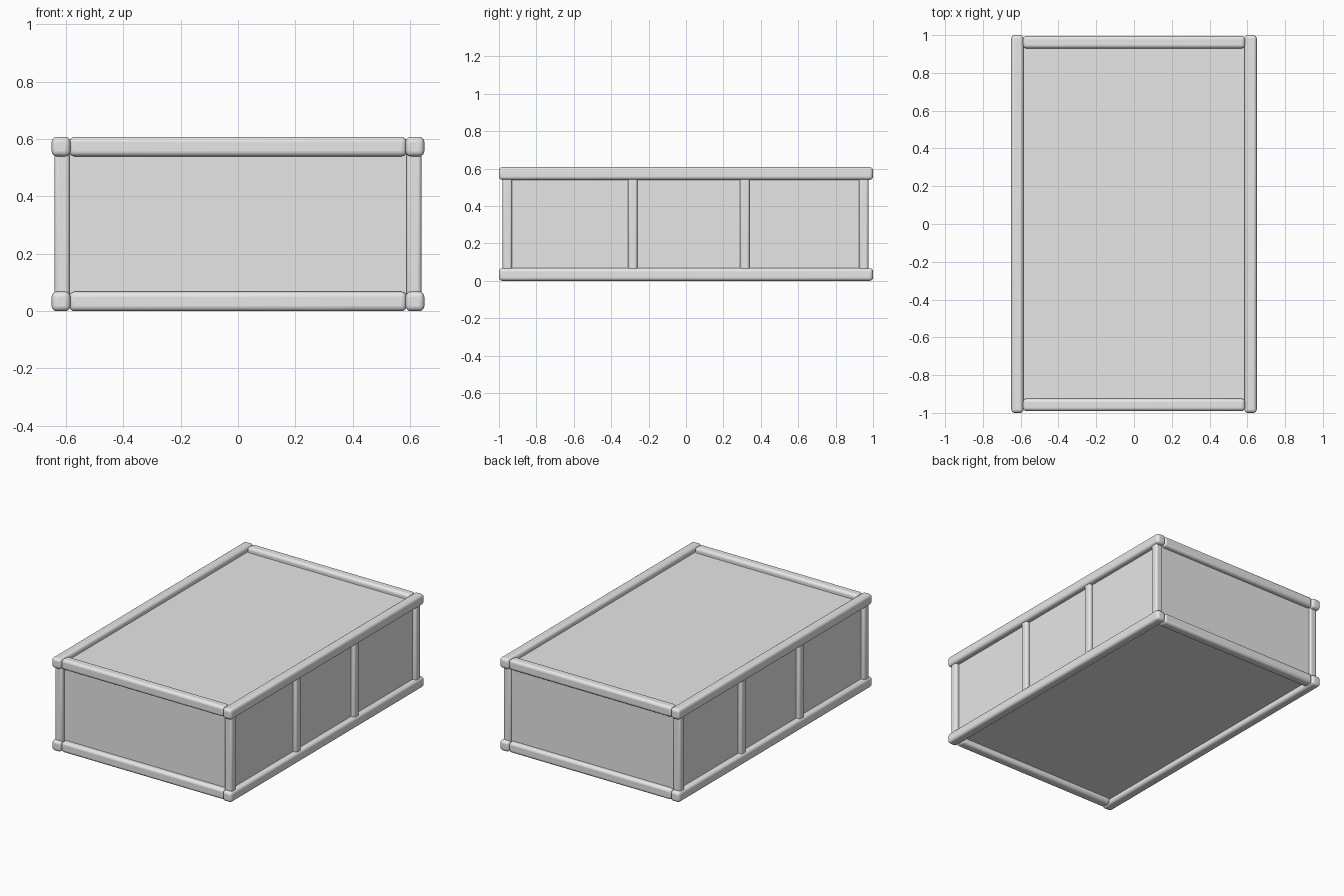
import bpy

if "Cube" in bpy.data.objects:
    bpy.data.objects.remove(bpy.data.objects["Cube"])

grey = bpy.data.materials.new("light_grey")
grey.diffuse_color = (0.8, 0.8, 0.8, 1.0)
grey.use_nodes = True
grey.node_tree.nodes["Principled BSDF"].inputs["Base Color"].default_value = grey.diffuse_color


def block(name, lo, hi, bevel=0.0, segments=4):
    """Box between two corners, with optionally rounded edges."""
    bpy.ops.mesh.primitive_cube_add(size=1, location=[(a + b) / 2 for a, b in zip(lo, hi)])
    ob = bpy.context.object
    ob.name = name
    ob.scale = [b - a for a, b in zip(lo, hi)]
    bpy.ops.object.transform_apply(location=False, rotation=False, scale=True)
    ob.data.materials.append(grey)
    if bevel:
        mod = ob.modifiers.new("rounded_edges", "BEVEL")
        mod.width = bevel
        mod.segments = segments
        bpy.ops.object.shade_smooth_by_angle(angle=0.7)
    return ob


# closed body panels
block("body", (-0.615, -0.955, 0.035), (0.615, 0.965, 0.575))

# rails round the top and bottom
for level, z in (("bottom", 0.0), ("top", 0.54)):
    for side, x in (("left", -0.65), ("right", 0.585)):
        block(f"{level}_{side}_rail", (x, -1.0, z), (x + 0.065, 1.0, z + 0.068), 0.018)
    for side, y in (("front", -0.99), ("back", 0.93)):
        block(f"{level}_{side}_rail", (-0.588, y, z), (0.588, y + 0.065, z + 0.068), 0.018)

# upright posts along both long sides
for side, x in (("left", -0.64), ("right", 0.587)):
    for i, y in enumerate((-0.955, -0.285, 0.315, 0.95)):
        block(f"{side}_post_{i + 1}", (x, y - 0.025, 0.04), (x + 0.053, y + 0.025, 0.57), 0.013)
